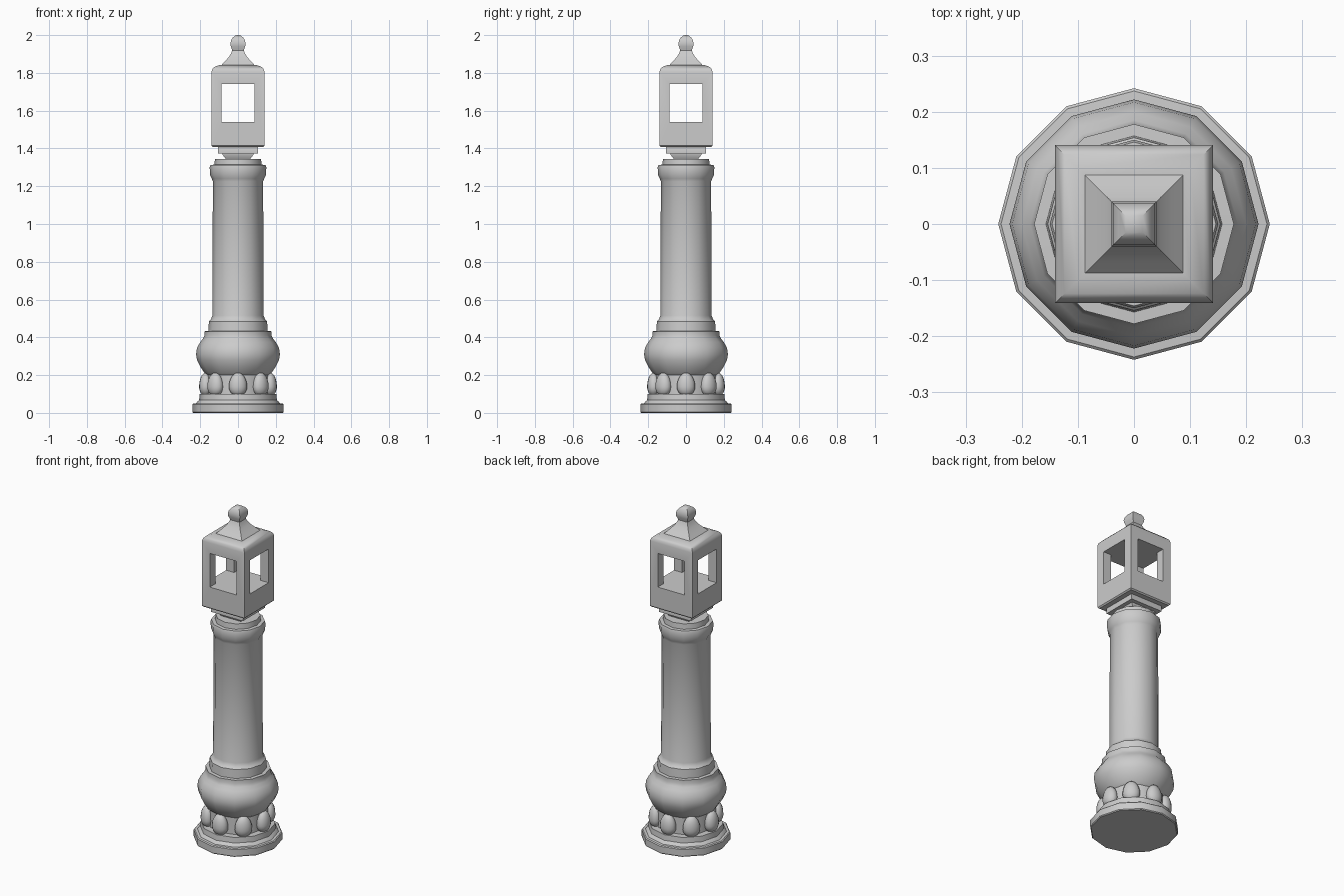
import bpy, bmesh, math
from mathutils import Matrix

cube = bpy.data.objects.get("Cube")
if cube:
    bpy.data.objects.remove(cube, do_unlink=True)

stone = bpy.data.materials.new("grey stone")
stone.use_nodes = True
GREY = (0.6, 0.6, 0.6, 1)
stone.diffuse_color = GREY
stone.node_tree.nodes["Principled BSDF"].inputs["Base Color"].default_value = GREY


def lathe(name, profile, sides, turn=0.0, stretch=1.0):
    """Closed solid from (radius, height) points, listed bottom to top."""
    bm = bmesh.new()
    rings = []
    for r, z in profile:
        angles = [turn + math.tau * i / sides for i in range(sides)]
        rings.append([bm.verts.new((r * stretch * math.cos(a), r * stretch * math.sin(a), z))
                      for a in angles])
    for low, high in zip(rings, rings[1:]):
        for i in range(sides):
            j = (i + 1) % sides
            bm.faces.new((low[i], low[j], high[j], high[i]))
    bm.faces.new(rings[0][::-1])
    bm.faces.new(rings[-1])
    mesh = bpy.data.meshes.new(name)
    bm.to_mesh(mesh)
    bm.free()
    mesh.materials.append(stone)
    obj = bpy.data.objects.new(name, mesh)
    bpy.context.collection.objects.link(obj)
    return obj


def square(name, profile):
    """Square section, radius read as half the width."""
    return lathe(name, profile, 4, math.pi / 4, math.sqrt(2))


def activate(obj):
    bpy.ops.object.select_all(action='DESELECT')
    obj.select_set(True)
    bpy.context.view_layer.objects.active = obj


def smooth(obj, degrees):
    activate(obj)
    bpy.ops.object.shade_smooth_by_angle(angle=math.radians(degrees))


# Stepped plinth
smooth(lathe("plinth", [
    (.237, 0), (.242, .005), (.242, .045), (.237, .05), (.222, .051),
    (.217, .058), (.206, .068), (.203, .1), (.15, .1)], 12), 40)

# Column: core behind the eggs, bulb, collar, shaft and capital
smooth(lathe("column", [
    (.165, .09), (.165, .2), (.178, .212), (.2, .245), (.217, .28), (.222, .31),
    (.217, .345), (.2, .375), (.185, .393), (.178, .41), (.178, .432),
    (.157, .433), (.154, .485), (.143, .495), (.136, .515), (.133, 1.225),
    (.139, 1.24), (.148, 1.26), (.15, 1.3), (.146, 1.313),
    (.125, 1.314), (.122, 1.345), (.05, 1.345)], 12), 40)

# Ring of eight egg ornaments
EGGS = 8
egg_profile = []
for k in range(1, 12):
    t = math.pi * k / 12
    height = -math.cos(t) * (.05 if t < math.pi / 2 else .075)
    egg_profile.append((.048 * math.sin(t), .138 + height))
for n in range(EGGS):
    egg = lathe(f"egg_ornament_{n + 1}", egg_profile, 16)
    egg.data.transform(Matrix.Rotation(math.tau * n / EGGS, 4, 'Z')
                       @ Matrix.Translation((.17, 0, 0))
                       @ Matrix.Diagonal((.75, 1, 1, 1)))
    smooth(egg, 60)

# Lantern foot
smooth(square("lantern_foot", [
    (.06, 1.33), (.065, 1.345), (.082, 1.367), (.082, 1.373), (.106, 1.374),
    (.106, 1.405), (.1, 1.415)]), 40)

# Lantern body with curved roof
lantern = square("lantern", [
    (.134, 1.408), (.141, 1.415), (.141, 1.805), (.136, 1.82), (.124, 1.832),
    (.1, 1.841), (.087, 1.842), (.068, 1.862), (.048, 1.885), (.036, 1.905),
    (.03, 1.92)])

# Window openings cut straight through both ways
WIDTH, DEPTH, LOW, HIGH = .177, 1.0, 1.54, 1.742
for axis, size in (("x", (DEPTH, WIDTH)), ("y", (WIDTH, DEPTH))):
    cutter = square(f"window_cutter_{axis}", [(.5, LOW), (.5, HIGH)])
    cutter.data.transform(Matrix.Diagonal((size[0], size[1], 1, 1)))
    cutter.hide_render = True
    activate(lantern)
    cut = lantern.modifiers.new("window", 'BOOLEAN')
    cut.operation = 'DIFFERENCE'
    cut.solver = 'EXACT'
    cut.object = cutter
    bpy.ops.object.modifier_apply(modifier=cut.name)
    bpy.data.objects.remove(cutter, do_unlink=True)
smooth(lantern, 40)

# Square finial
smooth(square("finial", [
    (.03, 1.915), (.032, 1.925), (.038, 1.94), (.04, 1.955), (.037, 1.972),
    (.028, 1.987), (.015, 1.997), (.005, 2.0)]), 40)
